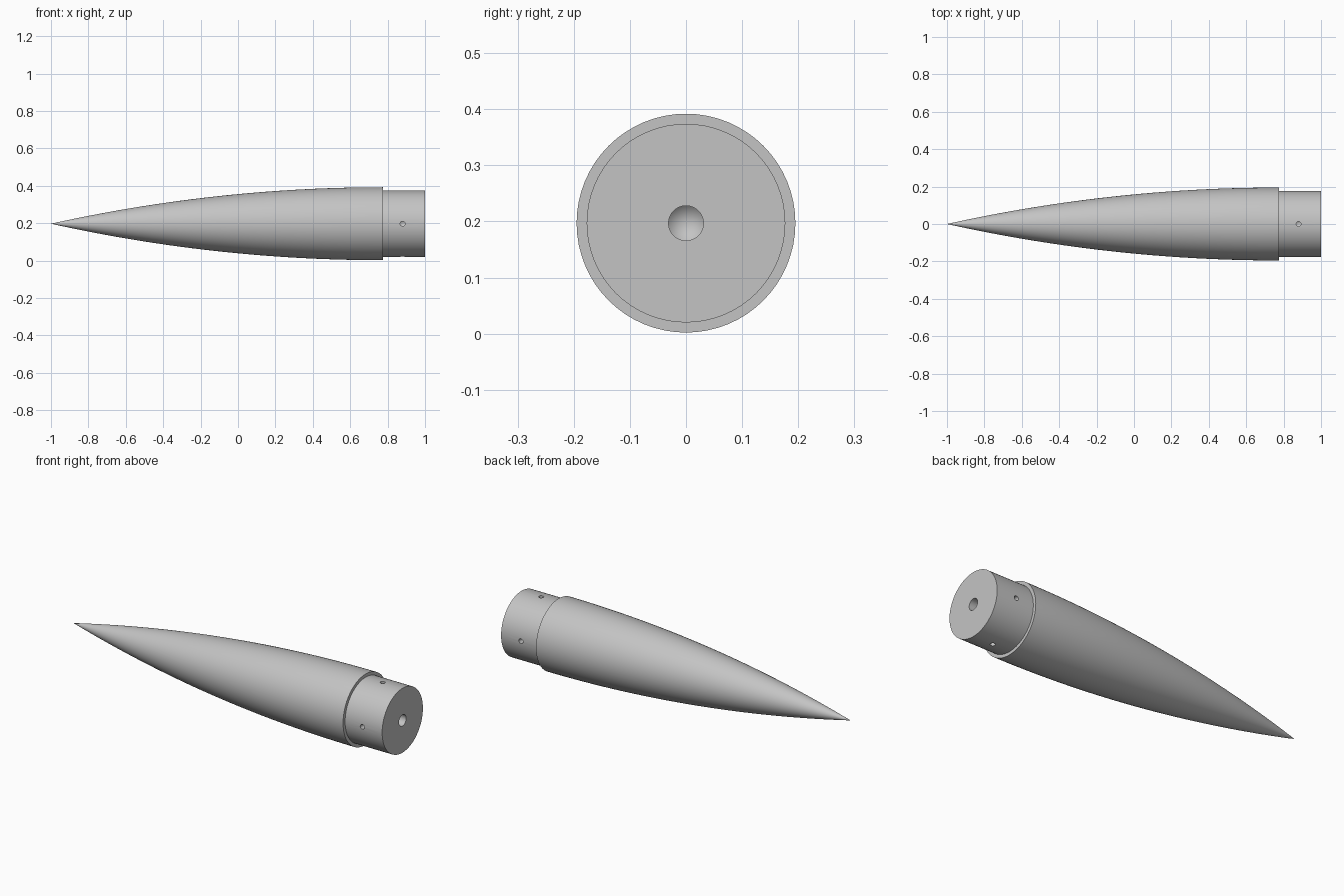
import bpy
import bmesh
from math import sqrt, sin, cos, pi
from mathutils import Matrix

cube = bpy.data.objects.get("Cube")
if cube:
    bpy.data.objects.remove(cube)

grey = bpy.data.materials.new("light grey")
grey.use_nodes = True
colour = (0.55, 0.55, 0.55, 1)
grey.diffuse_color = colour
grey.node_tree.nodes["Principled BSDF"].inputs["Base Color"].default_value = colour

AXIS_Z = 0.197
RADIUS, SHOULDER_RADIUS, BORE_RADIUS = 0.195, 0.177, 0.031
TIP, STEP, END = -1.0, 0.775, 1.0


def revolve(name, profile, segments):
    """Turn (x, radius) points around the x axis; radius 0 makes a pole."""
    bm = bmesh.new()
    rings = []
    for x, r in profile:
        count = segments if r > 0 else 1
        rings.append([bm.verts.new((x, r * cos(2 * pi * i / segments),
                                    r * sin(2 * pi * i / segments)))
                      for i in range(count)])
    for a, b in zip(rings, rings[1:]):
        for i in range(segments):
            j = (i + 1) % segments
            corners = [a[i % len(a)], a[j % len(a)], b[j % len(b)], b[i % len(b)]]
            bm.faces.new(list(dict.fromkeys(corners)))
    bmesh.ops.recalc_face_normals(bm, faces=bm.faces)
    mesh = bpy.data.meshes.new(name)
    bm.to_mesh(mesh)
    bm.free()
    mesh.materials.append(grey)
    obj = bpy.data.objects.new(name, mesh)
    bpy.context.collection.objects.link(obj)
    return obj


# Tangent ogive, stepped shoulder and drilled centre bore in one profile
length = STEP - TIP
arc = (RADIUS ** 2 + length ** 2) / (2 * RADIUS)
steps = 40
profile = [(TIP, 0)]
for k in range(1, steps + 1):
    x = TIP + length * k / steps
    profile.append((x, sqrt(arc ** 2 - (STEP - x) ** 2) - arc + RADIUS))
profile += [(STEP, SHOULDER_RADIUS), (END, SHOULDER_RADIUS),
            (END, BORE_RADIUS), (0.72, BORE_RADIUS), (0.69, 0)]
nose = revolve("nose_cone", profile, 64)
nose.location.z = AXIS_Z
bpy.context.view_layer.update()

# Four blind screw holes around the shoulder
for k in range(4):
    drill = revolve("screw_hole_cutter",
                    [(0.12, 0), (0.128, 0.013), (0.25, 0.013), (0.25, 0)], 20)
    drill.matrix_world = (Matrix.Translation((0.88, 0, AXIS_Z))
                          @ Matrix.Rotation(k * pi / 2, 4, "X")
                          @ Matrix.Rotation(-pi / 2, 4, "Y"))
    drill.hide_render = True
    cut = nose.modifiers.new("screw_hole", "BOOLEAN")
    cut.operation = "DIFFERENCE"
    cut.solver = "EXACT"
    cut.object = drill
    bpy.context.view_layer.objects.active = nose
    bpy.ops.object.modifier_apply(modifier=cut.name)
    bpy.data.objects.remove(drill)

bpy.ops.object.select_all(action="DESELECT")
nose.select_set(True)
bpy.context.view_layer.objects.active = nose
bpy.ops.object.shade_smooth_by_angle(angle=pi / 6)
